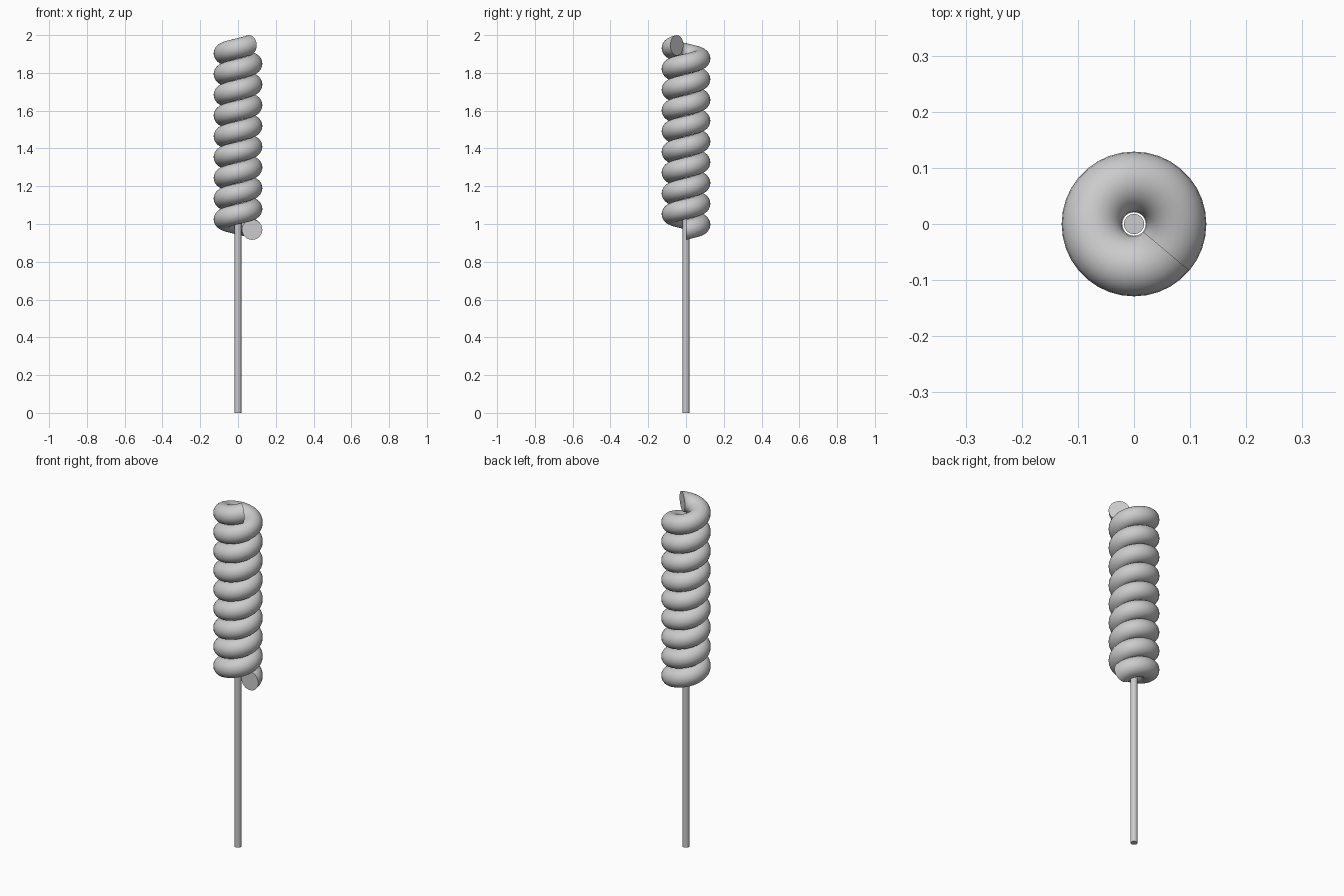
import bpy, bmesh
from math import cos, sin, pi, radians
from mathutils import Vector

if "Cube" in bpy.data.objects:
    bpy.data.objects.remove(bpy.data.objects["Cube"])

R, r = 0.075, 0.054          # helix radius, tube radius
Z0, Z1 = 0.97, 1.946         # tube centre at both ends
SWEEP = radians(360 * 8 + 320)
STEPS, SIDES = 320, 24


def finish(bm, name):
    bmesh.ops.recalc_face_normals(bm, faces=bm.faces)
    me = bpy.data.meshes.new(name)
    bm.to_mesh(me)
    bm.free()
    ob = bpy.data.objects.new(name, me)
    bpy.context.collection.objects.link(ob)
    bpy.ops.object.select_all(action='DESELECT')
    ob.select_set(True)
    bpy.context.view_layer.objects.active = ob
    bpy.ops.object.shade_smooth_by_angle(angle=radians(40))
    return ob


# coiled body: circle in the radial plane swept up a helix, capped ends
bm = bmesh.new()
rings = []
for i in range(STEPS + 1):
    t = i / STEPS
    a = SWEEP * t
    ring = []
    for k in range(SIDES):
        b = 2 * pi * k / SIDES
        d = R + r * cos(b)
        ring.append(bm.verts.new((d * cos(a), d * sin(a), Z0 + (Z1 - Z0) * t + r * sin(b))))
    rings.append(ring)
for p, q in zip(rings, rings[1:]):
    for k in range(SIDES):
        n = (k + 1) % SIDES
        bm.faces.new((p[k], p[n], q[n], q[k]))
bm.faces.new(rings[0])
bm.faces.new(rings[-1])
finish(bm, "coil")

# straight stick
bm = bmesh.new()
H = 1.9
bmesh.ops.create_cone(bm, cap_ends=True, segments=24, radius1=0.018, radius2=0.018, depth=H)
bmesh.ops.translate(bm, verts=bm.verts, vec=Vector((0, 0, H / 2)))
finish(bm, "stick")
